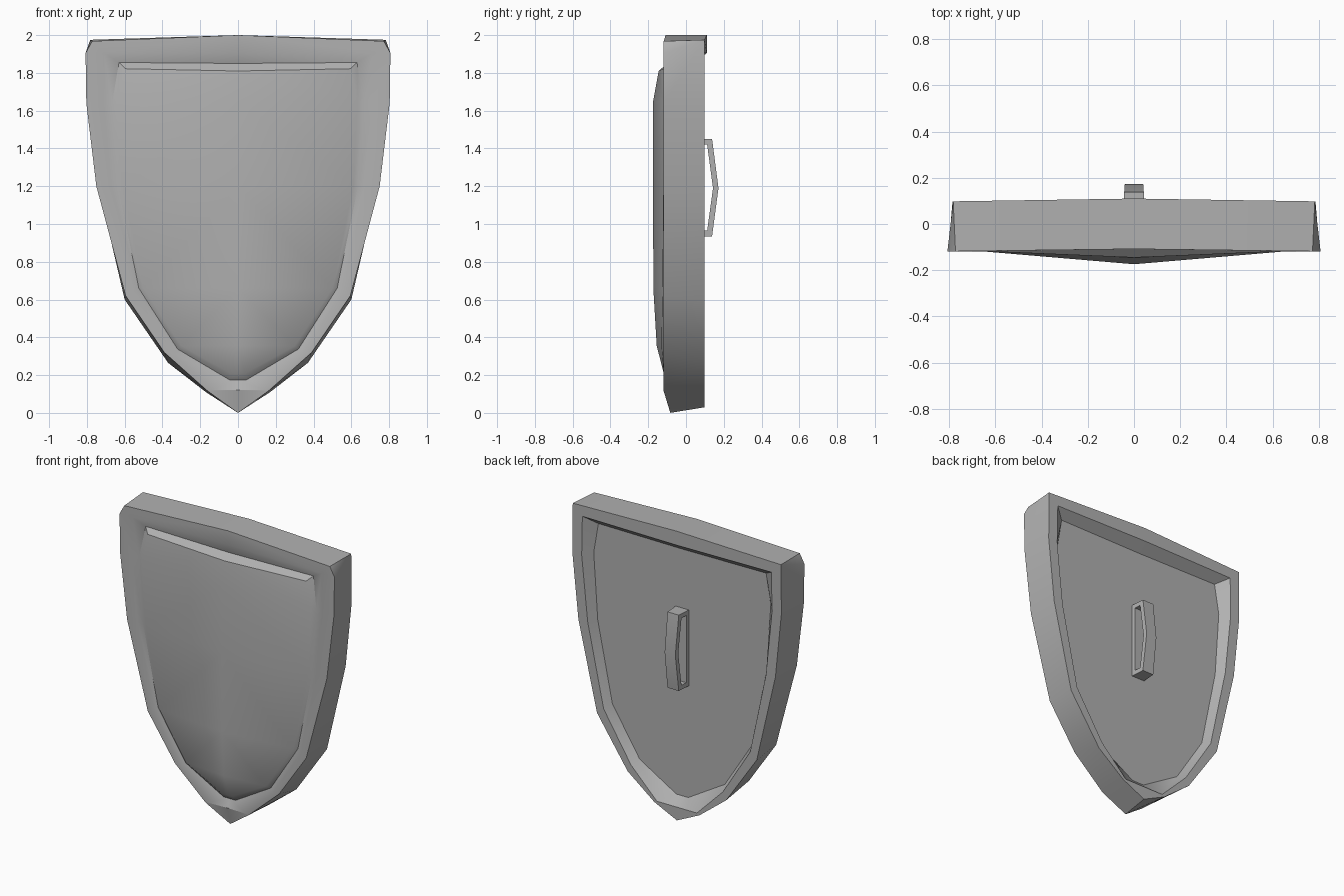
import bpy, bmesh
from math import radians

if "Cube" in bpy.data.objects:
    bpy.data.objects.remove(bpy.data.objects["Cube"])

grey = bpy.data.materials.new("dark_grey")
grey.diffuse_color = (.44, .44, .44, 1)
grey.use_nodes = True
grey.node_tree.nodes["Principled BSDF"].inputs["Base Color"].default_value = grey.diffuse_color


def finish(name, bm):
    bmesh.ops.remove_doubles(bm, verts=bm.verts, dist=0.0005)
    bmesh.ops.recalc_face_normals(bm, faces=bm.faces)
    me = bpy.data.meshes.new(name)
    bm.to_mesh(me)
    bm.free()
    ob = bpy.data.objects.new(name, me)
    bpy.context.collection.objects.link(ob)
    me.materials.append(grey)
    bpy.ops.object.select_all(action='DESELECT')
    ob.select_set(True)
    bpy.context.view_layer.objects.active = ob
    bpy.ops.object.shade_smooth_by_angle(angle=radians(31))
    return ob


def face(bm, pts):
    # drop repeated points so chamfered corners can collapse
    pts = [p for i, p in enumerate(pts) if p != pts[i - 1]]
    if len(pts) >= 3:
        bm.faces.new([bm.verts.new(p) for p in pts])


# Right-half outlines (x, z) from top centre down to the tip
outer_front = [(0, 2.0), (.772, 1.968), (.807, 1.905), (.803, 1.64), (.75, 1.2),
               (.595, .62), (.39, .32), (.16, .115), (0, 0)]
outer_back = [(0, 2.0), (.782, 1.975), (.782, 1.975), (.785, 1.64), (.74, 1.2),
              (.60, .60), (.37, .265), (.17, .11), (0, .03)]
rim_inner = [(0, 1.905), (.71, 1.905), (.71, 1.905), (.715, 1.64), (.67, 1.2),
             (.55, .64), (.345, .315), (.15, .12), (0, .12)]
panel_edge = [(0, 1.85), (.63, 1.855), (.63, 1.855), (.665, 1.65), (.635, 1.2),
              (.525, .66), (.32, .338), (.045, .175), (0, .175)]
panel_top = [(0, 1.81), (.595, 1.822), (.595, 1.822), (.635, 1.65), (.61, 1.2),
             (.50, .66), (.30, .355), (.04, .21), (0, .21)]


def ring(outline, ys):
    if not isinstance(ys, list):
        ys = [ys] * 9
    return [(x, y, z) for (x, z), y in zip(outline, ys)]


# Cross-section from recessed back panel, around the rim, to raised front panel
back_y = [.11] + [.098] * 8
front = ring(panel_top, [-.145] + [-.12] * 4 + [-.125, -.13, -.118, -.118])
rings = [ring(panel_edge, .04),
         ring(rim_inner, back_y),
         ring(outer_back, back_y),
         ring(outer_front, [-.108] + [-.118] * 7 + [-.083]),
         ring(rim_inner, [-.108] + [-.118] * 7 + [-.113]),
         ring(panel_edge, [-.10, -.09, -.09, -.11, -.11, -.107, -.105, -.09, -.09]),
         front]
bm = bmesh.new()
for a, b in zip(rings, rings[1:]):
    for i in range(8):
        face(bm, [a[i], a[i + 1], b[i + 1], b[i]])
face(bm, rings[0])

# Bulged front panel strips running to the centre line
centre_y = [0, 0, 0, -.174, -.174, -.173, -.155, 0, 0]
mid = [(0, y, p[2]) for y, p in zip(centre_y, front)]
mid[0] = mid[1] = mid[2] = front[0]
mid[7] = mid[8] = front[8]
for i in range(8):
    face(bm, [mid[i], mid[i + 1], front[i + 1], front[i]])
# Left half
bmesh.ops.mirror(bm, geom=bm.verts[:] + bm.edges[:] + bm.faces[:],
                 axis='X', merge_dist=0.0001)
finish("shield_body", bm)

# Closed bent grip on the back (y, z loops)
loop_out = [(.035, 1.45), (.138, 1.45), (.172, 1.19), (.138, .935), (.035, .935)]
loop_in = [(.065, 1.42), (.112, 1.42), (.143, 1.19), (.112, .965), (.065, .965)]


def side(loop, s):
    return [(s * (.052 - .07 * y), y, z) for y, z in loop]


bm = bmesh.new()
loops = [side(loop_out, -1), side(loop_in, -1), side(loop_in, 1), side(loop_out, 1)]
for k in range(4):
    a, b = loops[k], loops[(k + 1) % 4]
    for i in range(5):
        j = (i + 1) % 5
        face(bm, [a[i], a[j], b[j], b[i]])
finish("hand_grip", bm)
